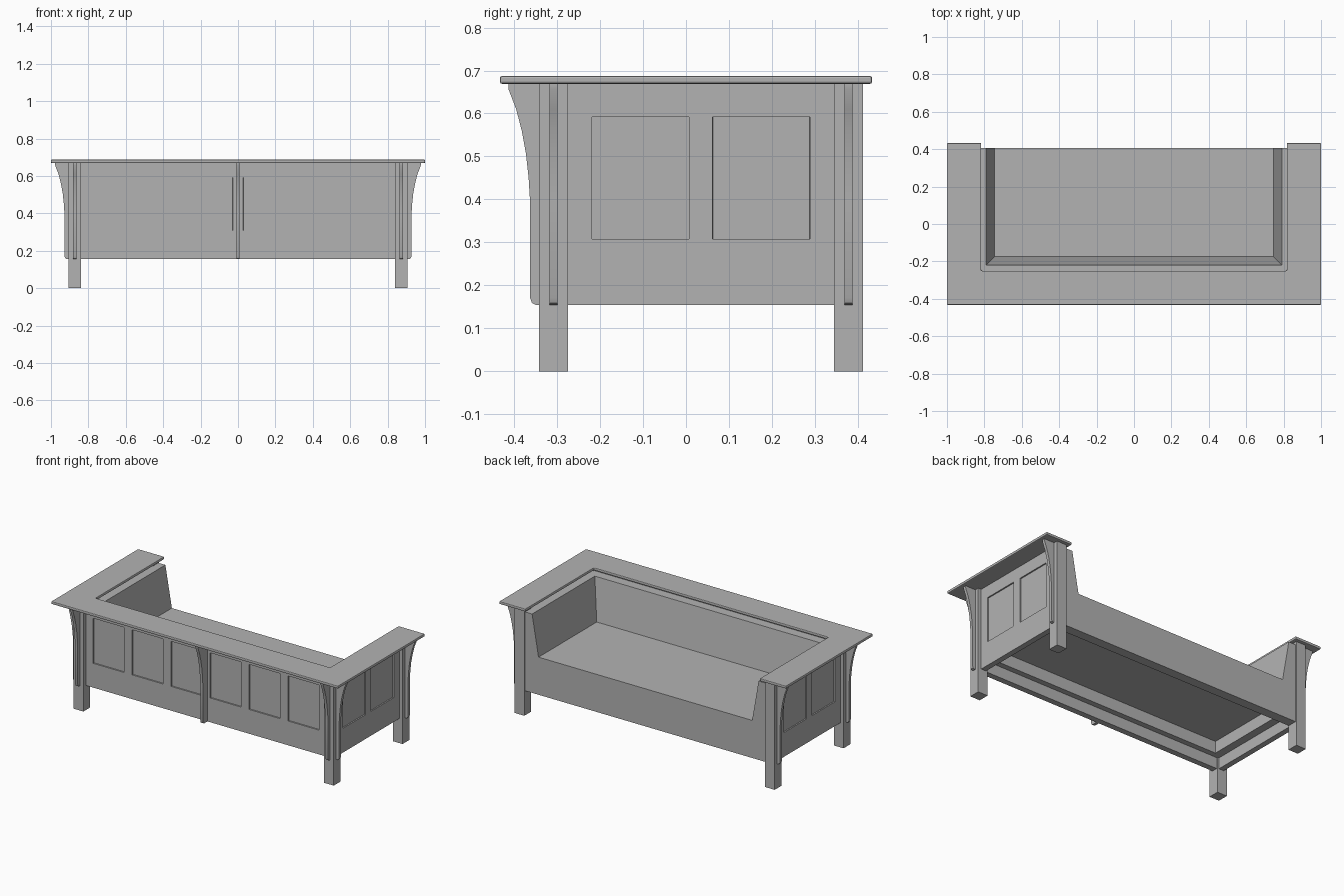
import bpy
import bmesh
from mathutils import Vector

old = bpy.data.objects.get("Cube")
if old:
    bpy.data.objects.remove(old, do_unlink=True)

grey = bpy.data.materials.new("plain grey")
grey.use_nodes = True
COLOUR = (0.45, 0.45, 0.45, 1)
grey.diffuse_color = COLOUR
grey.node_tree.nodes["Principled BSDF"].inputs["Base Color"].default_value = COLOUR


def finish(name, bm):
    bmesh.ops.recalc_face_normals(bm, faces=bm.faces)
    mesh = bpy.data.meshes.new(name)
    bm.to_mesh(mesh)
    bm.free()
    mesh.materials.append(grey)
    obj = bpy.data.objects.new(name, mesh)
    bpy.context.collection.objects.link(obj)
    return obj


def activate(obj):
    bpy.ops.object.select_all(action='DESELECT')
    obj.select_set(True)
    bpy.context.view_layer.objects.active = obj


def prism(name, profile, start, end, place):
    """Extrude a 2D profile from start to end; place(u, v, w) gives x, y, z."""
    bm = bmesh.new()
    face = bm.faces.new([bm.verts.new(place(u, v, start)) for u, v in profile])
    shift = Vector(place(0, 0, end)) - Vector(place(0, 0, start))
    new = bmesh.ops.extrude_face_region(bm, geom=[face], use_keep_orig=True)["geom"]
    bmesh.ops.translate(bm, vec=shift, verts=[v for v in new if isinstance(v, bmesh.types.BMVert)])
    return finish(name, bm)


def box_mesh(lo, hi):
    bm = bmesh.new()
    bmesh.ops.create_cube(bm, size=1)
    for v in bm.verts:
        v.co = [hi[i] if v.co[i] > 0 else lo[i] for i in range(3)]
    return bm


def box(name, lo, hi):
    return finish(name, box_mesh(lo, hi))


def panelled_board(name, lo, hi, axis, outward, spans, heights):
    """Board with a row of shallow sunk panels on its outward face."""
    bm = box_mesh(lo, hi)
    along = 1 - axis
    cuts = [(along, c) for span in spans for c in span] + [(2, c) for c in heights]
    for ax, c in cuts:
        co, no = Vector(), Vector()
        co[ax], no[ax] = c, 1
        bmesh.ops.bisect_plane(bm, geom=bm.verts[:] + bm.edges[:] + bm.faces[:],
                               plane_co=co, plane_no=no)
    bm.normal_update()
    sunk = []
    for f in bm.faces:
        c = f.calc_center_median()
        if (f.normal[axis] * outward > 0.9 and heights[0] < c.z < heights[1]
                and any(a < c[along] < b for a, b in spans)):
            sunk.append(f)
    bmesh.ops.inset_individual(bm, faces=sunk, thickness=0.0005, depth=-0.008)
    # merge the leftover flat cells
    bmesh.ops.dissolve_limit(bm, angle_limit=0.01, verts=bm.verts, edges=bm.edges)
    return finish(name, bm)


# Flat U-shaped top board
W, BACK, FRONT = 1.0, -0.433, 0.433
IN_X, IN_Y = 0.817, -0.25
TOP, UNDER = 0.687, 0.669
outline = [(-W, BACK), (W, BACK), (W, FRONT), (IN_X, FRONT),
           (IN_X, IN_Y), (-IN_X, IN_Y), (-IN_X, FRONT), (-W, FRONT)]
top_board = prism("top_board", outline, UNDER, TOP, lambda u, v, w: (u, v, w))
bevel = top_board.modifiers.new("soft edges", 'BEVEL')
bevel.width = 0.005
bevel.segments = 2

# Legs
LEG_IN, LEG_OUT = 0.839, 0.907
for side, s in (("left", 1), ("right", -1)):
    for end, y0, y1 in (("back", -0.342, -0.274), ("front", 0.344, 0.412)):
        box(f"{end}_{side}_leg", (min(s * LEG_IN, s * LEG_OUT), y0, 0),
            (max(s * LEG_IN, s * LEG_OUT), y1, UNDER))

# Outer boards with sunk panels
BASE = 0.155
HEIGHTS = (0.308, 0.592)
back_spans = [(c - 0.108, c + 0.108) for c in (-0.68, -0.408, -0.136, 0.136, 0.408, 0.68)]
panelled_board("back_board", (-0.85, -0.317, BASE), (0.85, -0.28, UNDER),
               1, -1, back_spans, HEIGHTS)
side_spans = [(-0.219, 0.007), (0.062, 0.288)]
for side, s in (("left", 1), ("right", -1)):
    panelled_board(f"{side}_board", (min(s * 0.85, s * 0.885), -0.29, BASE),
                   (max(s * 0.85, s * 0.885), 0.36, UNDER), 0, s, side_spans, HEIGHTS)

# Curved support brackets: (distance out from the leg face, height)
bracket = [(-0.04, BASE), (0.008, BASE), (0.016, 0.159), (0.021, 0.172), (0.021, 0.4),
           (0.024, 0.45), (0.03, 0.505), (0.04, 0.56), (0.053, 0.61), (0.071, 0.657),
           (0.071, UNDER), (-0.04, UNDER)]
HALF = 0.009
brackets = []
for label, x in (("left", 0.873), ("middle", 0), ("right", -0.873)):
    brackets.append(prism(f"back_{label}_bracket", bracket, x - HALF, x + HALF,
                          lambda u, v, w: (w, -0.342 - u, v)))
for side, s in (("left", 1), ("right", -1)):
    for end, y in (("back", -0.308), ("front", 0.378)):
        brackets.append(prism(f"{side}_{end}_bracket", bracket, y - HALF, y + HALF,
                              lambda u, v, w, s=s: (s * (LEG_OUT + u), w, v)))
for b in brackets:
    activate(b)
    bpy.ops.object.shade_smooth_by_angle()

# Seat body: one piece with sloping arm cushions and a front apron
SEAT, PAD = 0.392, 0.652
half = [(0.85, BASE), (0.85, PAD), (0.79, PAD), (0.745, SEAT)]
seat_profile = half + [(-x, z) for x, z in reversed(half)]
seat = prism("seat_and_arms", seat_profile, -0.285, 0.405, lambda u, v, w: (u, w, v))

# Hollow the underside in two steps behind the apron
for lo, hi in (((-0.9, -0.32, 0.1), (0.9, 0.345, 0.225)),
               ((-0.8, -0.245, 0.1), (0.8, 0.345, 0.3))):
    cutter = box("underside_cutter", lo, hi)
    cutter.hide_render = True
    cut = seat.modifiers.new("hollow", 'BOOLEAN')
    cut.operation = 'DIFFERENCE'
    cut.object = cutter
    activate(seat)
    bpy.ops.object.modifier_apply(modifier=cut.name)
    bpy.data.objects.remove(cutter, do_unlink=True)

# Sloping back cushion
prism("back_cushion", [(-0.285, SEAT - 0.03), (-0.285, PAD), (-0.22, PAD),
                       (-0.175, SEAT), (-0.175, SEAT - 0.03)],
      -0.82, 0.82, lambda u, v, w: (w, u, v))
